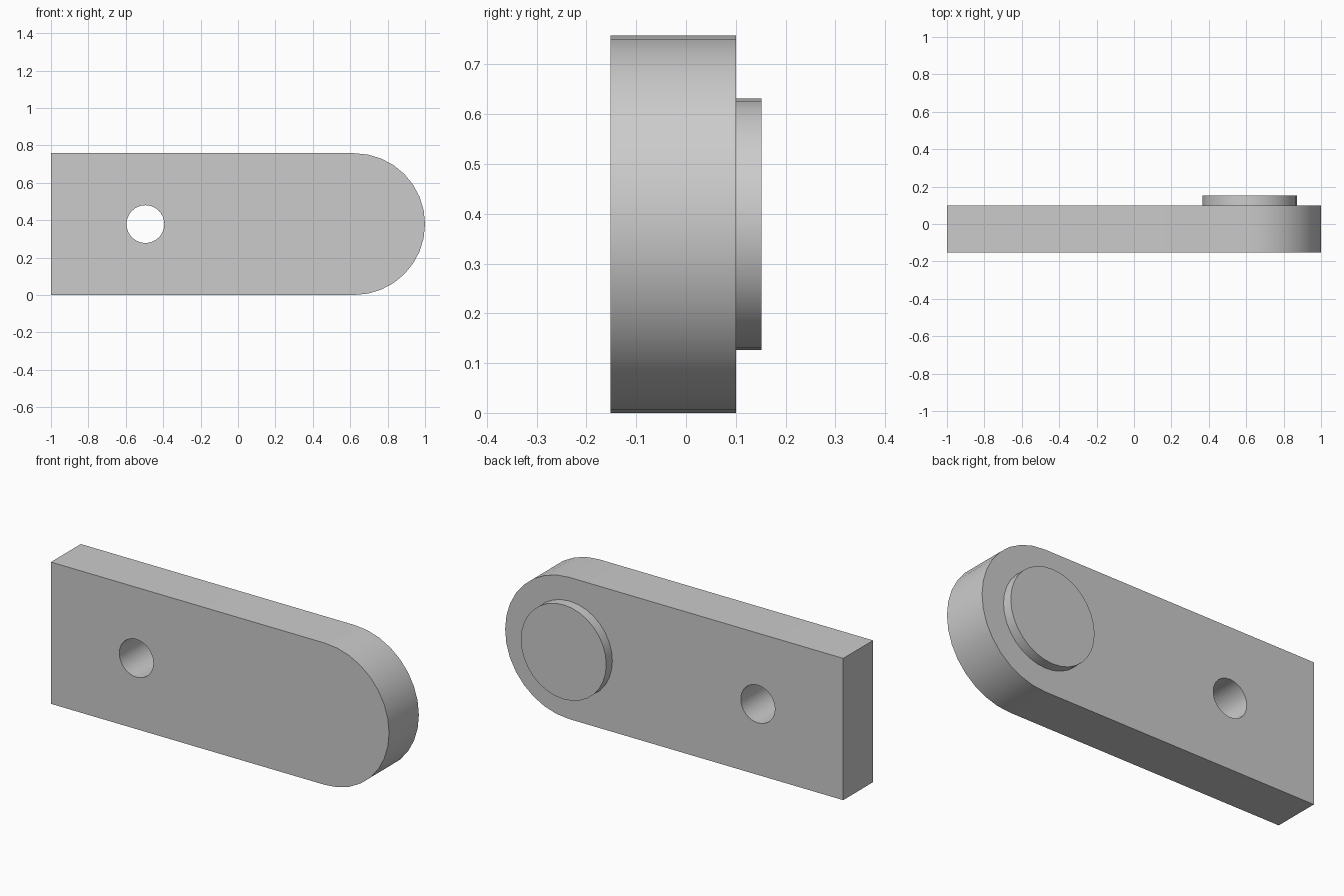
import bpy
import math

if "Cube" in bpy.data.objects:
    bpy.data.objects.remove(bpy.data.objects["Cube"], do_unlink=True)

FRONT, BACK, BOSS_BACK = -0.152, 0.10, 0.152
RADIUS = 0.379
MID_Z = RADIUS
END_X = 1 - RADIUS

grey = bpy.data.materials.new("light grey")
grey.use_nodes = True
colour = (0.6, 0.6, 0.6, 1)
grey.diffuse_color = colour
grey.node_tree.nodes["Principled BSDF"].inputs["Base Color"].default_value = colour


def arc(x, radius, start, end, steps):
    """Points on an arc in the xz plane, centred at mid height."""
    angles = [start + (end - start) * i / steps for i in range(steps + 1)]
    return [(x + radius * math.cos(a), MID_Z + radius * math.sin(a)) for a in angles]


def extrude(name, outline, y0, y1):
    """Solid prism from a counter-clockwise xz outline."""
    n = len(outline)
    verts = [(x, y, z) for y in (y0, y1) for x, z in outline]
    faces = [tuple(range(n)), tuple(range(2 * n - 1, n - 1, -1))]
    faces += [(i, i + n, (i + 1) % n + n, (i + 1) % n) for i in range(n)]
    mesh = bpy.data.meshes.new(name)
    mesh.from_pydata(verts, [], faces)
    mesh.materials.append(grey)
    obj = bpy.data.objects.new(name, mesh)
    bpy.context.collection.objects.link(obj)
    return obj


def smooth(obj):
    bpy.ops.object.select_all(action="DESELECT")
    obj.select_set(True)
    bpy.context.view_layer.objects.active = obj
    bpy.ops.object.shade_smooth_by_angle(angle=math.radians(30))


def circle(x, radius):
    return arc(x, radius, 0, math.tau, 32)[:-1]


# Plate with one square end and one round end
outline = [(-1, 2 * RADIUS), (-1, 0)]
outline += arc(END_X, RADIUS, -math.pi / 2, math.pi / 2, 16)
plate = extrude("link_plate", outline, FRONT, BACK)

# Through hole near the square end
cutter = extrude("hole_cutter", circle(-0.495, 0.101), FRONT - 0.1, BACK + 0.1)
hole = plate.modifiers.new("hole", "BOOLEAN")
hole.operation = "DIFFERENCE"
hole.solver = "EXACT"
hole.object = cutter
bpy.context.view_layer.objects.active = plate
bpy.ops.object.modifier_apply(modifier=hole.name)
bpy.data.objects.remove(cutter, do_unlink=True)
smooth(plate)

# Raised round boss on the back of the round end
boss = extrude("round_boss", circle(0.618, 0.2525), BACK, BOSS_BACK)
smooth(boss)
